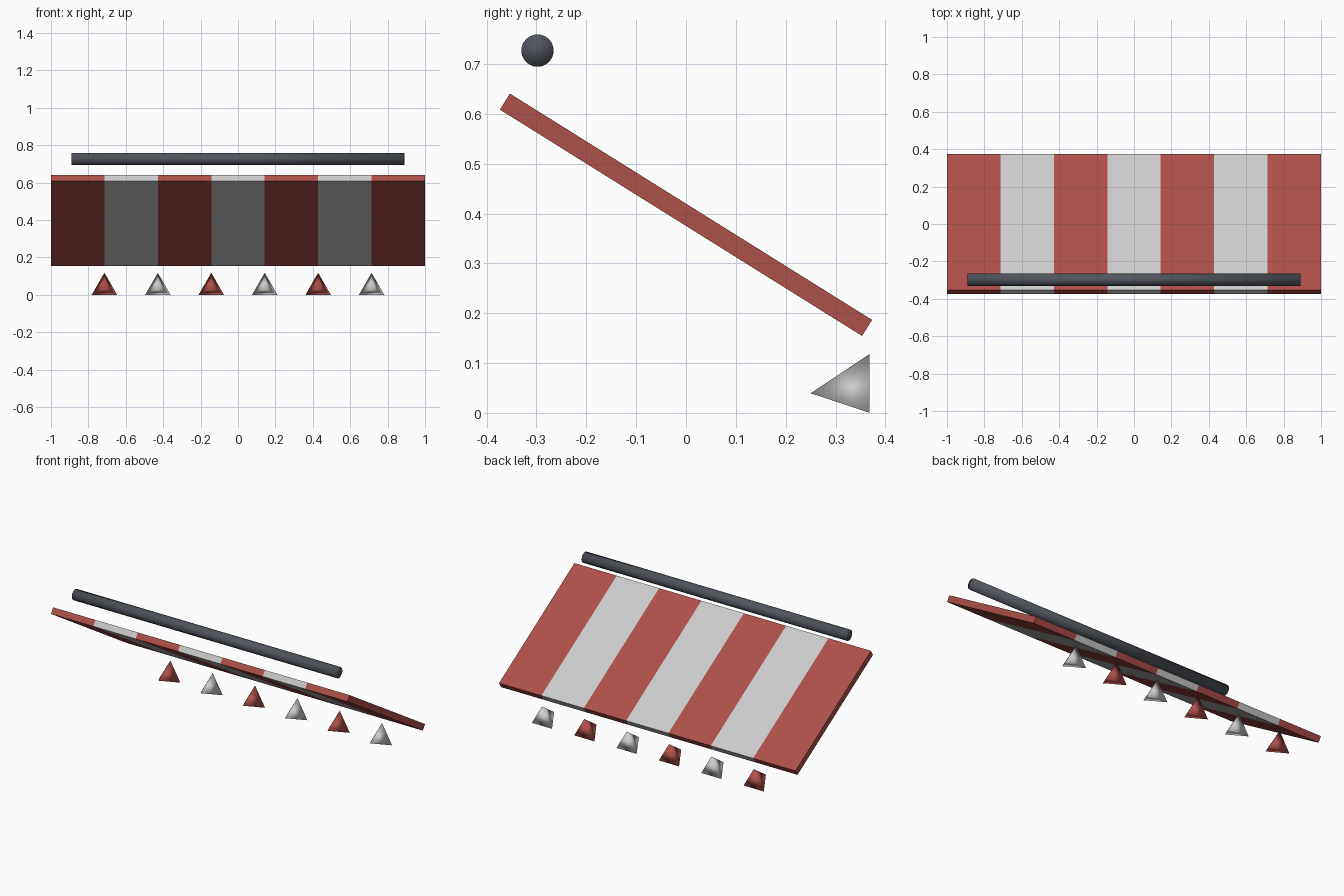
import bpy
from math import radians, pi

if "Cube" in bpy.data.objects:
    bpy.data.objects.remove(bpy.data.objects["Cube"])


def material(name, rgb):
    m = bpy.data.materials.new(name)
    m.diffuse_color = (*rgb, 1)
    m.use_nodes = True
    m.node_tree.nodes["Principled BSDF"].inputs["Base Color"].default_value = m.diffuse_color
    return m


RED = material("red_cloth", (0.42, 0.08, 0.07))
WHITE = material("white_cloth", (0.78, 0.78, 0.75))
DARK = material("dark_metal", (0.08, 0.09, 0.11))

STRIPES = 7
W = 2 / STRIPES


def finish(name, mat, smooth=False):
    ob = bpy.context.object
    ob.name = name
    ob.data.materials.append(mat)
    if smooth:
        bpy.ops.object.shade_smooth()
    return ob


# sloping awning panel made of alternating stripes
for i in range(STRIPES):
    bpy.ops.mesh.primitive_cube_add(size=1, location=(-1 + W * (i + 0.5), 0, 0.3975),
                                    rotation=(radians(-32), 0, 0))
    ob = finish(f"stripe_{i + 1}", WHITE if i % 2 else RED)
    ob.scale = (W, 0.857, 0.038)

# roller tube above the high edge
bpy.ops.mesh.primitive_cylinder_add(vertices=24, radius=0.0325, depth=1.78,
                                    location=(0, -0.298, 0.727), rotation=(0, pi / 2, 0))
finish("roller", DARK, True)

# three-sided valance points under the low edge, tips facing the front
for i in range(STRIPES - 1):
    bpy.ops.mesh.primitive_cone_add(vertices=3, radius1=0.0785, radius2=0, depth=0.118,
                                    location=(-1 + W * (i + 1), 0.309, 0.0395),
                                    rotation=(pi / 2, 0, 0))
    finish(f"valance_point_{i + 1}", WHITE if i % 2 else RED, True)
